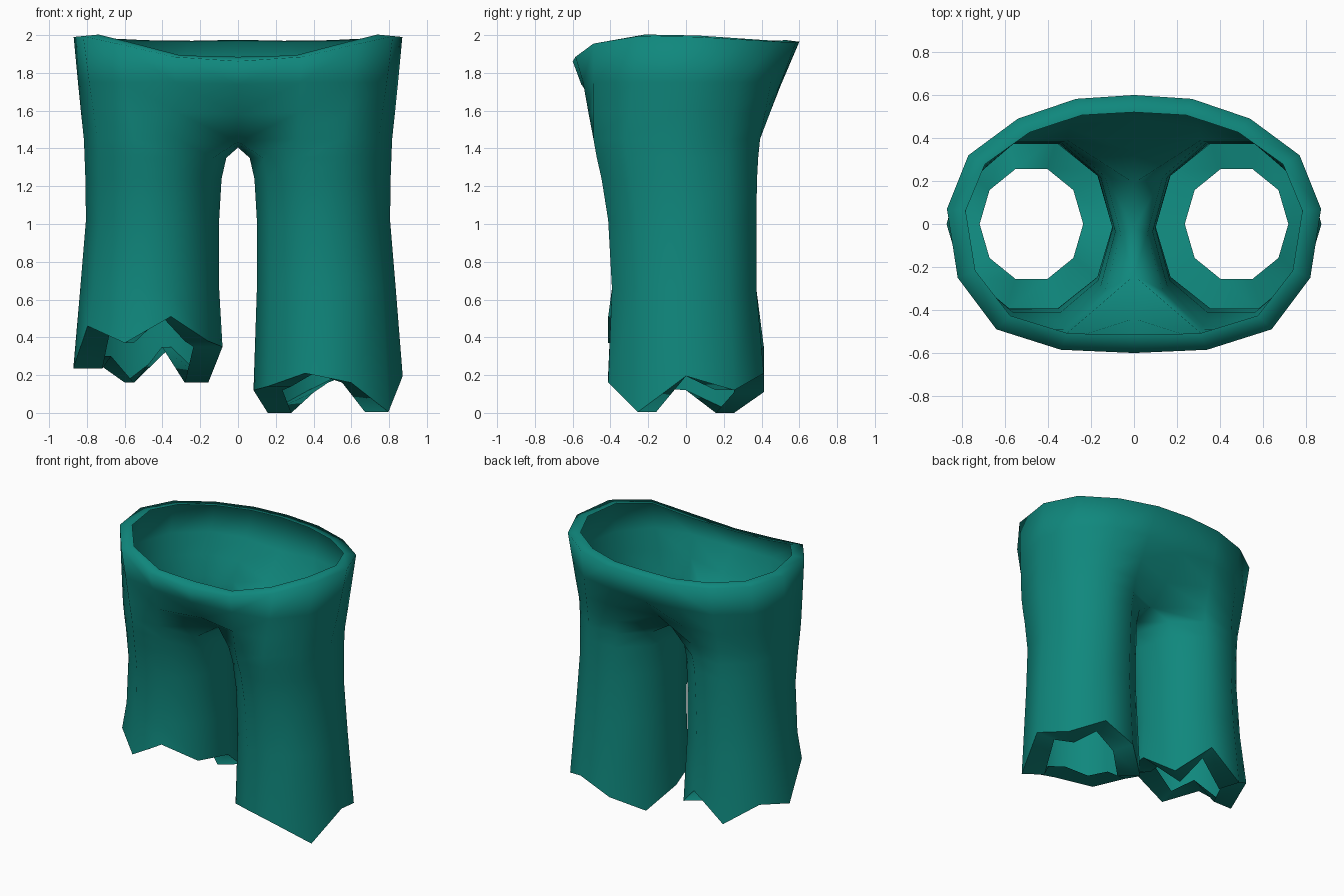
import bpy, bmesh, math

if "Cube" in bpy.data.objects:
    bpy.data.objects.remove(bpy.data.objects["Cube"])

# leg rows: z, inner x, outer x, front y, back y
LEG = [(0.66, .10, .835, -.392, .372), (1.02, .10, .805, -.412, .372),
       (1.24, .087, .808, -.447, .376), (1.35, .062, .812, -.472, .382)]
HEM = (0, .082, .872, -.412, .412)
HIP = (1.45, .05, .816, -.49, .392)
# torn hem heights, column 0 = outer side, counting towards the back
HEM_Z = {1: [.195, .12, .21, .11, 0, .12, .14, .21, .16, .005],
         -1: [.235, .30, .16, .35, .16, .35, .38, .51, .37, .46]}
# waist outline, columns front centre -> side -> back centre
COLS = [7, 8, 9, 0, 1, 2, 3]
WAIST = [(.34, -.585, 1.885), (.64, -.49, 1.955), (.82, -.25, 1.995), (.87, .07, 1.99),
         (.77, .32, 1.975), (.54, .49, 1.965), (.27, .582, 1.962)]


def ring(row, k):
    z, xi, xo, yf, yb = row
    a = math.radians(36 * k)
    x = (xi + xo) / 2 + (xo - xi) / 2 * math.cos(a)
    y = (yb + yf) / 2 + (yb - yf) / 2 * math.sin(a) / math.sin(math.radians(72))
    return x, y, z


bm = bmesh.new()
V = bm.verts.new

# shared centre line: crotch saddle, then front and back seams up to the waist
crotch = {6: V((0, -.24, 1.435)), 5: V((0, -.02, 1.405)), 4: V((0, .19, 1.43))}
front = [crotch[6], V((0, -.44, 1.58)), V((0, -.555, 1.74)), V((0, -.60, 1.862)), V((0, -.515, 1.885))]
back = [crotch[4], V((0, .34, 1.56)), V((0, .50, 1.73)), V((0, .60, 1.965)), V((0, .52, 1.975))]
hem_edges = []


def strip(a, b, closed):
    n = len(a)
    for i in range(n if closed else n - 1):
        j = (i + 1) % n
        bm.faces.new((a[i], a[j], b[j], b[i]))


for s in (1, -1):
    # leg tube with torn hem and turned-in hem edge
    hem, lip = [], []
    for k in range(10):
        x, y, _ = ring(HEM, k)
        z = HEM_Z[s][k]
        cx = (HEM[1] + HEM[2]) / 2
        hem.append(V((s * x, y, z)))
        lip.append(V((s * (cx + (x - cx) * .61), y * .62, z)))
    rows = [lip, hem]
    for r in LEG:
        rows.append([V((s * x, y, z)) for x, y, z in (ring(r, k) for k in range(10))])
    top = []
    for k in range(10):
        x, y, z = ring(HIP, k)
        top.append(crotch[k] if k in crotch else V((s * x, y, z)))
    rows.append(top)
    for a, b in zip(rows, rows[1:]):
        strip(a, b, True)
    hem_edges += [(hem[k], hem[(k + 1) % 10]) for k in range(10)]

    # hips blending into the waist, then the rim
    prev = [front[0]] + [top[k] for k in COLS] + [back[0]]
    for i, (z, t) in enumerate([(1.59, .28), (1.75, .58), (None, 1), (None, 1)], 1):
        cur = [front[i]]
        for k, (wx, wy, wz) in zip(COLS, WAIST):
            x, y, _ = ring(HIP, k)
            x, y = x + (wx - x) * t, y + (wy - y) * t
            if i == 4:
                x, y, wz = x * .9, y * .87, wz + .008
            cur.append(V((s * x, y, z or wz)))
        cur.append(back[i])
        strip(prev, cur, False)
        prev = cur

bmesh.ops.recalc_face_normals(bm, faces=bm.faces)
bm.normal_update()
# make sure the cloth faces outwards
if sum(f.normal.x * f.calc_center_median().x for f in bm.faces if abs(f.calc_center_median().x) > .7) < 0:
    bmesh.ops.reverse_faces(bm, faces=bm.faces)

# smooth cloth, crisp torn hems
for f in bm.faces:
    f.smooth = True
for a, b in hem_edges:
    bm.edges.get((a, b)).smooth = False

me = bpy.data.meshes.new("trousers")
bm.to_mesh(me)
bm.free()
ob = bpy.data.objects.new("torn_trousers", me)
bpy.context.collection.objects.link(ob)

mat = bpy.data.materials.new("teal cloth")
mat.diffuse_color = (.005, .245, .205, 1)
mat.use_nodes = True
mat.node_tree.nodes["Principled BSDF"].inputs["Base Color"].default_value = mat.diffuse_color
me.materials.append(mat)
